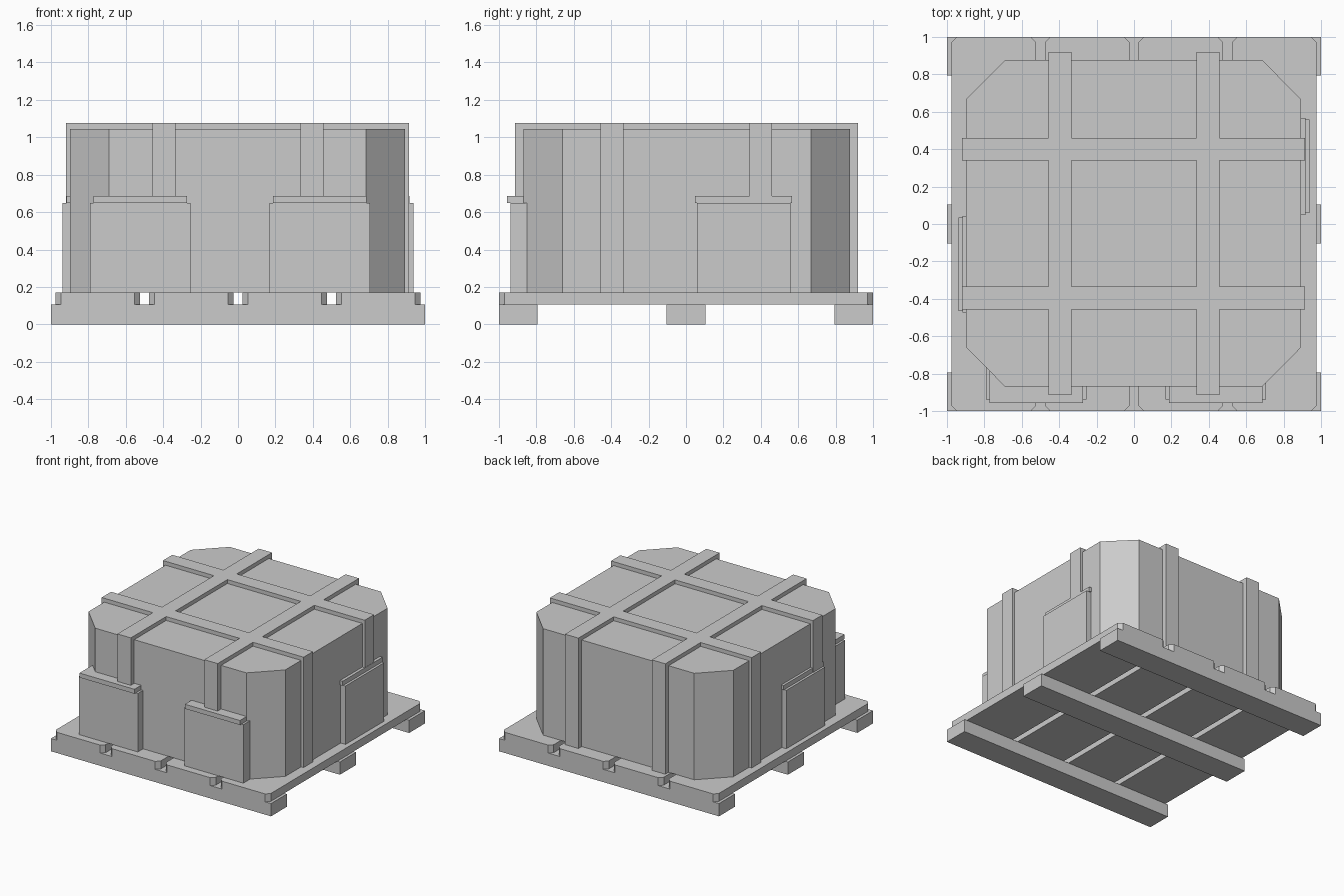
import bpy

cube = bpy.data.objects.get("Cube")
if cube:
    bpy.data.objects.remove(cube, do_unlink=True)

grey = bpy.data.materials.new("plain grey")
grey.use_nodes = True
colour = (0.6, 0.6, 0.6, 1)
grey.diffuse_color = colour
grey.node_tree.nodes["Principled BSDF"].inputs["Base Color"].default_value = colour


def prism(name, outline, low, high):
    """Extrude a counter-clockwise outline from height low to high."""
    n = len(outline)
    verts = [(x, y, z) for z in (low, high) for x, y in outline]
    faces = [tuple(reversed(range(n))), tuple(range(n, 2 * n))]
    faces += [(i, (i + 1) % n, n + (i + 1) % n, n + i) for i in range(n)]
    mesh = bpy.data.meshes.new(name)
    mesh.from_pydata(verts, [], faces)
    mesh.materials.append(grey)
    obj = bpy.data.objects.new(name, mesh)
    bpy.context.collection.objects.link(obj)
    return obj


def box(name, x0, x1, y0, y1, low, high):
    return prism(name, [(x0, y0), (x1, y0), (x1, y1), (x0, y1)], low, high)


def chamfered(name, x0, x1, y0, y1, cx, cy, low, high):
    """Box whose four upright edges are cut off."""
    outline = [(x0 + cx, y0), (x1 - cx, y0), (x1, y0 + cy), (x1, y1 - cy),
               (x1 - cx, y1), (x0 + cx, y1), (x0, y1 - cy), (x0, y0 + cy)]
    return prism(name, outline, low, high)


DECK_LOW, DECK = 0.105, 0.17
POCKET_TOP, CAP_TOP = 0.65, 0.687

# Pallet: three cross rails carrying four planks
for name, y0, y1 in (("front_rail", -1, -0.795), ("middle_rail", -0.105, 0.105),
                     ("back_rail", 0.793, 1)):
    box(name, -1, 1, y0, y1, 0, DECK_LOW)
for i in range(4):
    left = -0.977 + i * 0.5
    chamfered(f"plank_{i + 1}", left, left + 0.454, -1, 1, 0.03, 0.03, DECK_LOW, DECK)

# Crate with cut corners
chamfered("crate_body", -0.897, 0.893, -0.87, 0.877, 0.208, 0.21, DECK, 1.045)

# Raised straps wrapping over the top and down the sides
for side, c in (("right", -0.395), ("left", 0.395)):
    box(side + "_strap", c - 0.061, c + 0.061, -0.915, 0.92, DECK, 1.077)
for side, c in (("front", -0.395), ("back", 0.4)):
    box(side + "_cross_strap", -0.92, 0.915, c - 0.061, c + 0.061, DECK, 1.077)

# Front pockets with overhanging lids
for side, c in (("right", -0.522), ("left", 0.437)):
    box(side + "_front_pocket", c - 0.268, c + 0.268, -0.938, -0.7, DECK, POCKET_TOP)
    box(side + "_front_pocket_lid", c - 0.25, c + 0.25, -0.956, -0.7, POCKET_TOP, CAP_TOP)

# Side pockets with slightly recessed lids
for side, s, c in (("left", 1, 0.308), ("right", -1, -0.215)):
    for part, depth, half, low, high in (("pocket", 0.937, 0.25, DECK, POCKET_TOP),
                                         ("pocket_lid", 0.917, 0.259, POCKET_TOP, CAP_TOP)):
        x0, x1 = sorted((s * 0.8, s * depth))
        box(f"{side}_side_{part}", x0, x1, c - half, c + half, low, high)
